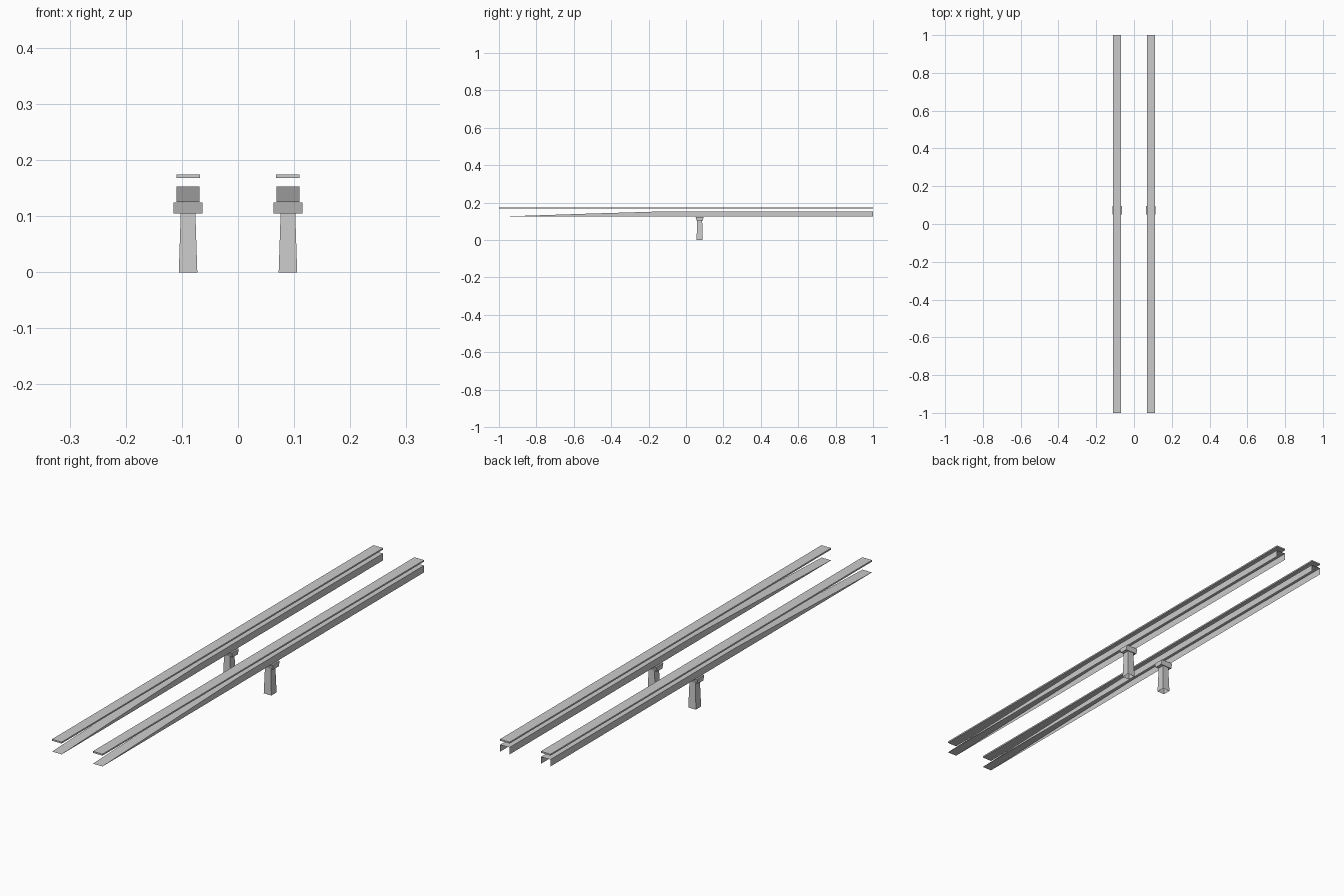
import bpy

if "Cube" in bpy.data.objects:
    bpy.data.objects.remove(bpy.data.objects["Cube"])

RAIL_X = 0.089
PIER_Y = 0.073


def make(name, verts, faces):
    mesh = bpy.data.meshes.new(name)
    mesh.from_pydata(verts, [], faces)
    obj = bpy.data.objects.new(name, mesh)
    bpy.context.collection.objects.link(obj)
    return obj


def frustum(name, cx, cy, bottom, top, open_bottom=False):
    """bottom and top are (half x, half y, z)"""
    verts = [(cx + sx * hx, cy + sy * hy, z)
             for hx, hy, z in (bottom, top)
             for sx, sy in ((-1, -1), (1, -1), (1, 1), (-1, 1))]
    faces = [(i, (i + 1) % 4, (i + 1) % 4 + 4, i + 4) for i in range(4)]
    faces.append((4, 5, 6, 7))
    if not open_bottom:
        faces.append((3, 2, 1, 0))
    return make(name, verts, faces)


def channel(name, cx, half, base, profile):
    """Open inverted trough: sheet top and two skirts along a (y, z) profile"""
    verts, faces = [], []
    for y, z in profile:
        verts += [(cx - half, y, base), (cx - half, y, z),
                  (cx + half, y, z), (cx + half, y, base)]
    for s in range(len(profile) - 1):
        a = 4 * s
        faces += [(a + k, a + k + 1, a + k + 5, a + k + 4) for k in range(3)]
    return make(name, verts, faces)


for side, sx in (("left", -1), ("right", 1)):
    x = sx * RAIL_X
    # thin flat rail running the full length
    frustum(f"top_rail_{side}", x, 0, (0.021, 1, 0.168), (0.021, 1, 0.174))
    # sloping girder, hollow underneath and open at the back
    channel(f"girder_{side}", x, 0.0205, 0.125,
            [(-1, 0.1255), (-0.5, 0.142), (-0.15, 0.1525), (1, 0.1525)])
    # tapered pier and its head block
    frustum(f"pier_{side}", x, PIER_Y, (0.0165, 0.0165, 0),
            (0.013, 0.0135, 0.106), open_bottom=True)
    frustum(f"pier_head_{side}", x, PIER_Y, (0.026, 0.0165, 0.105),
            (0.026, 0.022, 0.124))
